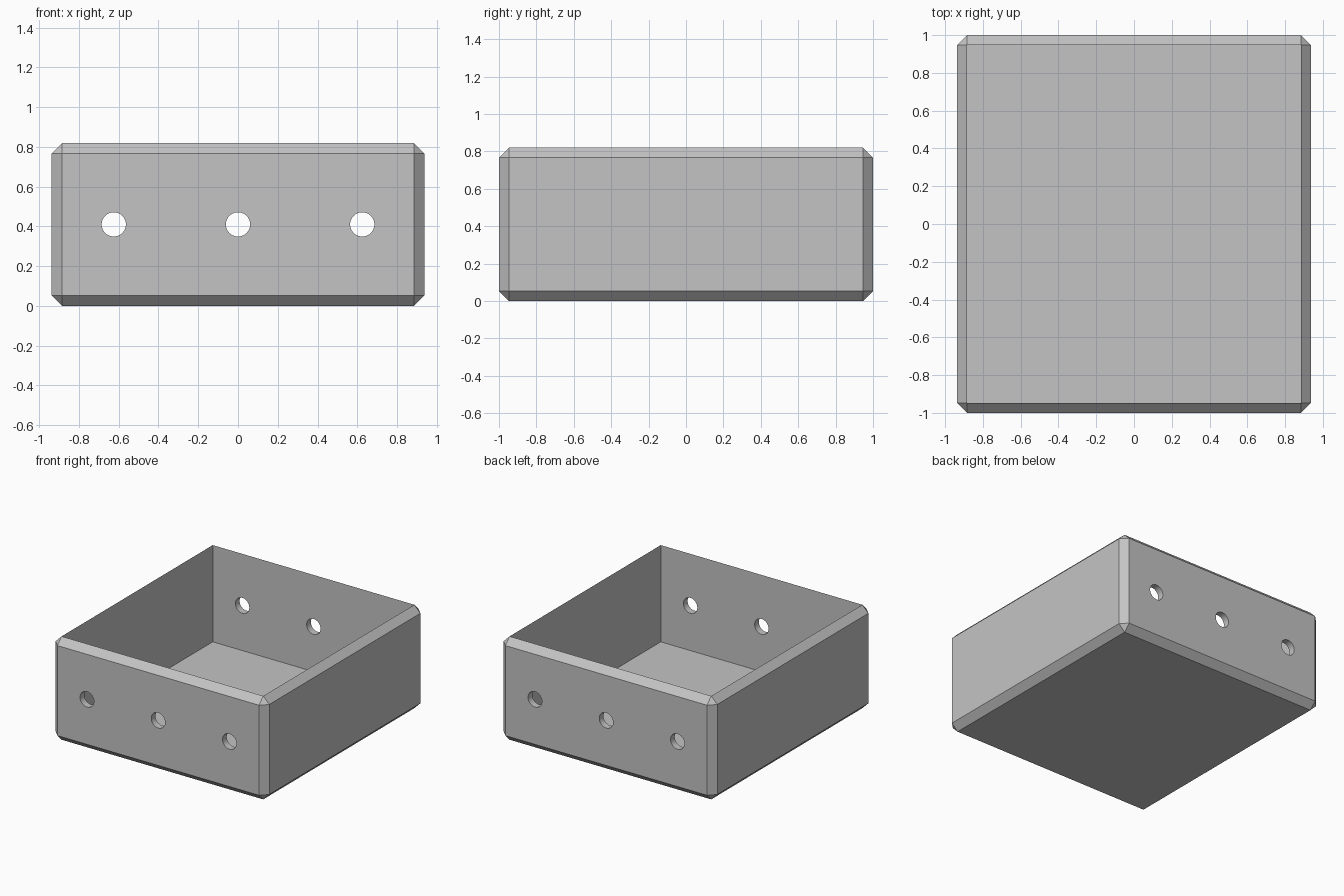
import bpy
import bmesh
import math
from mathutils import Matrix

WIDTH, DEPTH, HEIGHT = 1.875, 2.0, 0.82
WALL = 0.053              # chamfer size, wall and floor thickness
HOLE_RADIUS = 0.061
HOLE_SPACING = WIDTH / 3

old = bpy.data.objects.get("Cube")
if old:
    bpy.data.objects.remove(old, do_unlink=True)

grey = bpy.data.materials.new("plain grey")
grey.use_nodes = True
COLOUR = (0.55, 0.55, 0.55, 1)
grey.diffuse_color = COLOUR
grey.node_tree.nodes["Principled BSDF"].inputs["Base Color"].default_value = COLOUR


def add_object(name, bm):
    mesh = bpy.data.meshes.new(name)
    bm.to_mesh(mesh)
    bm.free()
    mesh.materials.append(grey)
    obj = bpy.data.objects.new(name, mesh)
    bpy.context.collection.objects.link(obj)
    return obj


# Chamfered block
bm = bmesh.new()
bmesh.ops.create_cube(bm, size=1, matrix=Matrix.Translation((0, 0, HEIGHT / 2))
                      @ Matrix.Diagonal((WIDTH, DEPTH, HEIGHT, 1)))
bmesh.ops.bevel(bm, geom=bm.edges[:], offset=WALL, offset_type='OFFSET',
                segments=1, profile=0.5, affect='EDGES')

# Open cavity: the top face sinks down to the floor
top = max(bm.faces, key=lambda f: f.calc_center_median().z)
result = bmesh.ops.extrude_face_region(bm, geom=[top])
if top.is_valid:
    bmesh.ops.delete(bm, geom=[top], context='FACES_ONLY')
for item in result["geom"]:
    if isinstance(item, bmesh.types.BMVert):
        item.co.z = WALL
bmesh.ops.recalc_face_normals(bm, faces=bm.faces[:])
box = add_object("open_box", bm)

# Three rods that drill through the front and back walls
bm = bmesh.new()
for i in (-1, 0, 1):
    bmesh.ops.create_cone(bm, cap_ends=True, segments=48, radius1=HOLE_RADIUS,
                          radius2=HOLE_RADIUS, depth=DEPTH + 0.4,
                          matrix=Matrix.Translation((i * HOLE_SPACING, 0, HEIGHT / 2))
                          @ Matrix.Rotation(math.pi / 2, 4, 'X'))
drill = add_object("hole_cutter", bm)
drill.hide_render = True
drill.hide_viewport = True

cut = box.modifiers.new("wall_holes", 'BOOLEAN')
cut.operation = 'DIFFERENCE'
cut.solver = 'EXACT'
cut.object = drill

# Apply the holes and remove the cutter
bpy.context.view_layer.objects.active = box
box.select_set(True)
bpy.ops.object.modifier_apply(modifier=cut.name)
bpy.data.objects.remove(drill, do_unlink=True)
bpy.ops.object.shade_smooth_by_angle(angle=math.radians(30))
